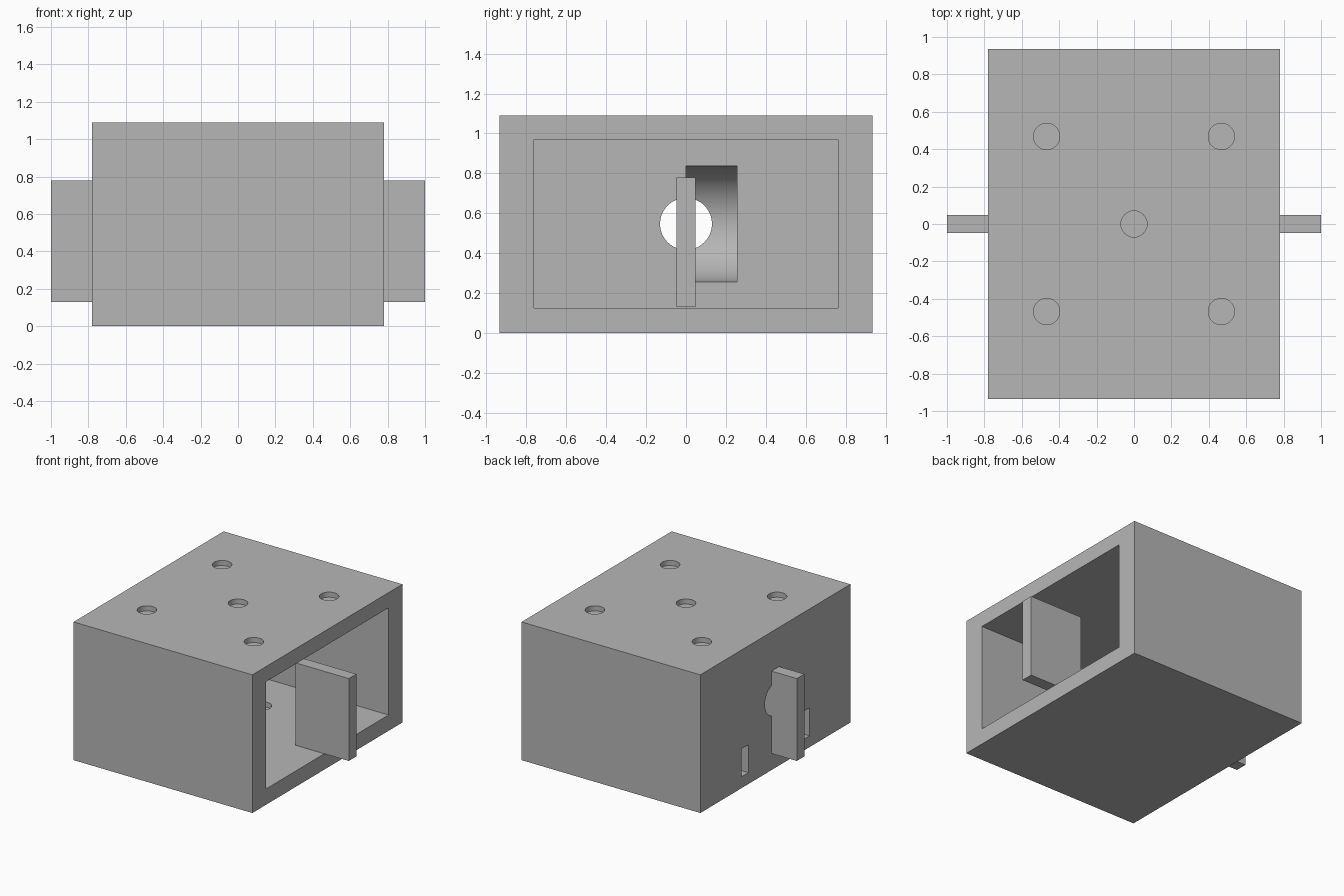
import bpy
import math

cube = bpy.data.objects.get("Cube")
if cube:
    bpy.data.objects.remove(cube, do_unlink=True)

# One plain grey for every part
GREY = (0.47, 0.47, 0.47, 1)
grey = bpy.data.materials.new("plain_grey")
grey.use_nodes = True
grey.diffuse_color = GREY
grey.node_tree.nodes["Principled BSDF"].inputs["Base Color"].default_value = GREY


def box(name, low, high):
    """Box between two opposite corners."""
    bpy.ops.mesh.primitive_cube_add(
        size=1, location=[(a + b) / 2 for a, b in zip(low, high)])
    obj = bpy.context.object
    obj.name = name
    obj.scale = [b - a for a, b in zip(low, high)]
    bpy.ops.object.transform_apply(location=False, rotation=False, scale=True)
    obj.data.materials.append(grey)
    return obj


def cylinder(name, radius, depth, location, rotation=(0, 0, 0)):
    bpy.ops.mesh.primitive_cylinder_add(
        vertices=64, radius=radius, depth=depth, location=location, rotation=rotation)
    obj = bpy.context.object
    obj.name = name
    obj.data.materials.append(grey)
    return obj


def cut(target, cutter):
    """Subtract the cutter, then discard it."""
    mod = target.modifiers.new("cut", 'BOOLEAN')
    mod.operation = 'DIFFERENCE'
    mod.solver = 'EXACT'
    mod.object = cutter
    bpy.context.view_layer.objects.active = target
    bpy.ops.object.modifier_apply(modifier=mod.name)
    bpy.data.objects.remove(cutter, do_unlink=True)


WIDTH, DEPTH, HEIGHT = 0.78, 0.935, 1.09   # half, half, full
FLOOR, ROOF = 0.125, 0.97
INNER_WALL = -0.45
AXIS_Z = 0.547
quarter = math.pi / 2

# Housing with a cavity open on its left side
housing = box("housing", (-WIDTH, -DEPTH, 0), (WIDTH, DEPTH, HEIGHT))
cut(housing, box("cavity", (INNER_WALL, -0.762, FLOOR), (1, 0.762, ROOF)))

# Curved pocket in the inner wall, and the round hole through it
cut(housing, cylinder("pocket", 0.29, 0.255, (INNER_WALL, 0.1275, AXIS_Z), (quarter, 0, 0)))
cut(housing, cylinder("wall_hole", 0.13, 0.8, (-0.65, 0, AXIS_Z), (0, quarter, 0)))

# Shallow round holes in the top: four corners and the centre
spots = [(x, y) for x in (-0.467, 0.467) for y in (-0.468, 0.468)] + [(0, 0)]
for x, y in spots:
    cut(housing, cylinder("top_hole", 0.07, 0.08, (x, y, HEIGHT)))

for side in (-1, 1):
    # Shallow holes in the cavity floor
    cut(housing, cylinder("floor_hole", 0.07, 0.08, (-0.05, side * 0.37, FLOOR)))
    # Upright blind slots in the closed side
    y = side * 0.38
    cut(housing, box("slot", (-0.9, y - 0.043, 0.09), (-WIDTH + 0.06, y + 0.043, 0.31)))

bpy.ops.object.select_all(action='DESELECT')
housing.select_set(True)
bpy.context.view_layer.objects.active = housing
bpy.ops.object.shade_smooth_by_angle(angle=math.radians(30))

# Upright plates standing out of both sides
for name, low, high in (("left_plate", 0.535, 1), ("right_plate", -1, -0.535)):
    box(name, (low, -0.047, 0.13), (high, 0.047, 0.78))
